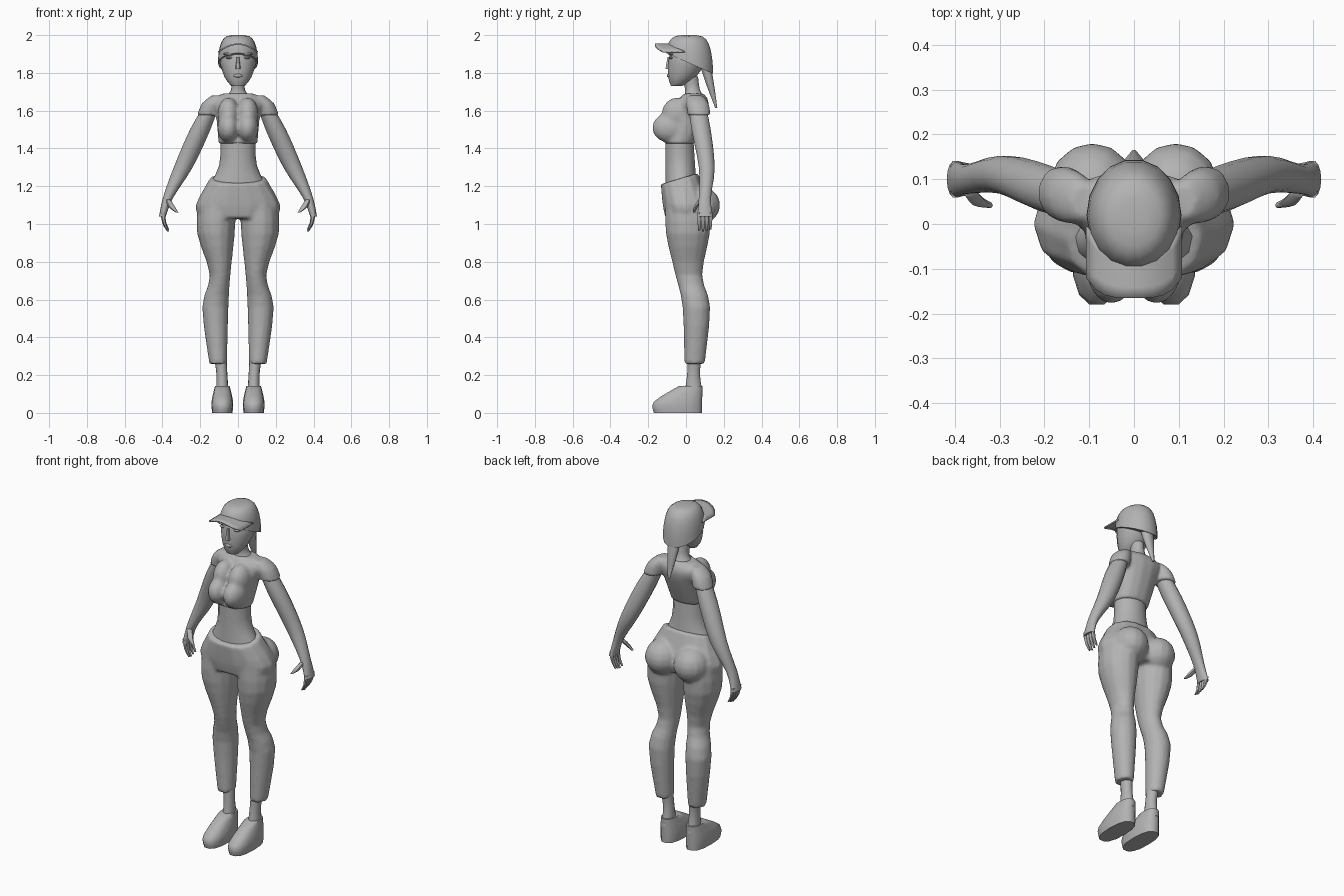
import bpy, bmesh
from math import cos, sin, pi, radians, copysign
from mathutils import Matrix, Vector

default_cube = bpy.data.objects.get("Cube")
if default_cube:
    bpy.data.objects.remove(default_cube)

grey = bpy.data.materials.new("plain_grey")
grey.use_nodes = True
grey.diffuse_color = (.45, .45, .45, 1)
grey.node_tree.nodes["Principled BSDF"].inputs["Base Color"].default_value = grey.diffuse_color


def ring(z, wide, deep, x=0, y=0, tilt=0):
    """Horizontal oval with its half width, half depth, centre and rise towards the back."""
    return Vector((z, wide, deep, x, y, tilt))


def blend(keys, steps):
    """Pass a smooth curve through the key rings."""
    padded = [keys[0], *keys, keys[-1]]
    result = []
    for before, start, end, after in zip(padded, padded[1:], padded[2:], padded[3:]):
        leave, arrive = (end - before) / 2, (after - start) / 2
        for step in range(steps):
            t = step / steps
            change = end - start
            bend = (leave - change) * (1 - t) - (arrive - change) * t
            result.append(start + change * t + bend * t * (1 - t))
    return result + [keys[-1]]


def loft(bm, *keys, sides=14, steps=3, power=1, mirror=1):
    """Skin a closed tube over the blended key rings."""
    loops = []
    for z, wide, deep, cx, cy, tilt in blend(keys, steps):
        loop = []
        for side in range(sides):
            angle = 2 * pi * side / sides
            across = copysign(abs(cos(angle)) ** power, cos(angle))
            along = copysign(abs(sin(angle)) ** power, sin(angle))
            place = (mirror * (cx + wide * across), cy + deep * along, z + tilt * along)
            loop.append(bm.verts.new(place))
        loops.append(loop)
    for low, high in zip(loops, loops[1:]):
        for side in range(sides):
            bm.faces.new((low[side - 1], low[side], high[side], high[side - 1]))
    bm.faces.new(loops[0])
    bm.faces.new(loops[-1])


def ball(bm, centre, size):
    matrix = Matrix.Translation(centre) @ Matrix.Diagonal((*size, 1))
    bmesh.ops.create_uvsphere(bm, u_segments=14, v_segments=9, radius=1, matrix=matrix)


def finish(name, bm, mirror=False, fuse=False):
    """Turn the mesh into a smooth object, optionally mirrored or fused into one skin."""
    bmesh.ops.recalc_face_normals(bm, faces=bm.faces)
    mesh = bpy.data.meshes.new(name)
    bm.to_mesh(mesh)
    bm.free()
    mesh.materials.append(grey)
    part = bpy.data.objects.new(name, mesh)
    bpy.context.collection.objects.link(part)
    bpy.ops.object.select_all(action='DESELECT')
    part.select_set(True)
    bpy.context.view_layer.objects.active = part
    bpy.ops.object.shade_smooth_by_angle(angle=radians(60))
    if mirror:
        part.modifiers.new("mirror", 'MIRROR')
    if fuse:
        remesh = part.modifiers.new("fuse", 'REMESH')
        remesh.mode = 'VOXEL'
        remesh.voxel_size = .01
        remesh.use_smooth_shade = True
        soften = part.modifiers.new("soften", 'SMOOTH')
        soften.iterations = 4
    return part


# Trousers: pelvis, buttocks and legs in one skin
bm = bmesh.new()
loft(bm, ring(z=1.03, wide=.2, deep=.11),
     ring(z=1.1, wide=.225, deep=.125),
     ring(z=1.24, wide=.15, deep=.1, y=-.035, tilt=.03), power=.85)
for side in (1, -1):
    loft(bm, ring(z=.26, wide=.047, deep=.055, x=.105, y=.045),
         ring(z=.56, wide=.07, deep=.074, x=.12, y=.055),
         ring(z=.73, wide=.055, deep=.072, x=.095, y=.015),
         ring(z=.95, wide=.1, deep=.118, x=.117, y=.01),
         ring(z=1.12, wide=.1, deep=.12, x=.11, y=.01), mirror=side)
    ball(bm, centre=(side * .093, .075, 1.1), size=(.1, .107, .1))
finish("trousers", bm, fuse=True)

# Bare waist
bm = bmesh.new()
loft(bm, ring(z=1.18, wide=.165, deep=.085, y=-.025),
     ring(z=1.31, wide=.1, deep=.08, y=-.03),
     ring(z=1.45, wide=.094, deep=.076, y=-.035))
finish("waist", bm)

# Cropped top: chest, bust and short sleeves in one skin
bm = bmesh.new()
loft(bm, ring(z=1.425, wide=.104, deep=.083, y=-.035),
     ring(z=1.58, wide=.118, deep=.09, y=.02),
     ring(z=1.65, wide=.14, deep=.08, y=.04),
     ring(z=1.69, wide=.085, deep=.055, y=.04), power=.9)
for side in (1, -1):
    ball(bm, centre=(side * .05, -.085, 1.51), size=(.06, .095, .08))
    ball(bm, centre=(side * .05, -.045, 1.58), size=(.06, .085, .09))
    loft(bm, ring(z=1.575, wide=.056, deep=.062, x=.162, y=.07),
         ring(z=1.64, wide=.05, deep=.06, x=.14, y=.06),
         ring(z=1.68, wide=.03, deep=.04, x=.11, y=.05), mirror=side)
finish("cropped_top", bm, fuse=True)

# Neck
bm = bmesh.new()
loft(bm, ring(z=1.665, wide=.075, deep=.06, y=.045),
     ring(z=1.71, wide=.037, deep=.04, y=.035),
     ring(z=1.78, wide=.037, deep=.045, y=.02))
finish("neck", bm)

# Arms and palms
bm = bmesh.new()
loft(bm, ring(z=1.04, wide=.018, deep=.042, x=.4, y=.1),
     ring(z=1.14, wide=.027, deep=.033, x=.37, y=.1),
     ring(z=1.3, wide=.05, deep=.043, x=.29, y=.11),
     ring(z=1.5, wide=.054, deep=.052, x=.2, y=.08),
     ring(z=1.65, wide=.035, deep=.045, x=.13, y=.055))
finish("arm", bm, mirror=True)

# Fingers and thumb
bm = bmesh.new()
for finger in range(4):
    y = .07 + .02 * finger
    drop = .006 * abs(finger - 1)
    loft(bm, ring(z=.96 + drop, wide=.005, deep=.006, x=.37, y=y),
         ring(z=1 + drop, wide=.009, deep=.01, x=.39, y=y),
         ring(z=1.06, wide=.013, deep=.012, x=.398, y=y), sides=6)
loft(bm, ring(z=1.06, wide=.007, deep=.007, x=.322, y=.042),
     ring(z=1.09, wide=.017, deep=.012, x=.35, y=.052),
     ring(z=1.13, wide=.014, deep=.016, x=.372, y=.08), sides=6)
finish("fingers", bm, mirror=True)

# Head with nose, lips, brows and eyes
bm = bmesh.new()
loft(bm, ring(z=1.73, wide=.035, deep=.03, y=-.05),
     ring(z=1.78, wide=.072, deep=.076, y=-.02),
     ring(z=1.88, wide=.098, deep=.103, y=.01),
     ring(z=1.96, wide=.07, deep=.08, y=.015))
loft(bm, ring(z=1.82, wide=.018, deep=.025, y=-.087),
     ring(z=1.885, wide=.008, deep=.015, y=-.085), sides=6)
ball(bm, centre=(0, -.088, 1.785), size=(.026, .014, .01))
for side in (1, -1):
    ball(bm, centre=(side * .045, -.078, 1.9), size=(.035, .016, .008))
    ball(bm, centre=(side * .045, -.078, 1.88), size=(.02, .01, .006))
finish("head", bm)

# Cap crown: a dome whose rim drops towards the back
bm = bmesh.new()
dome = []
for level in range(8):
    angle = level / 7 * radians(86)
    size = cos(angle) ** .45
    dome.append(ring(z=1.85 + .15 * sin(angle), wide=.106 * size, deep=.125 * size,
                     y=.02, tilt=-.055 * (1 - sin(angle))))
loft(bm, *dome, sides=18, steps=1)
finish("cap_crown", bm)

# Cap peak: a sheet arched from side to side
bm = bmesh.new()
columns, rows = 10, 4
bmesh.ops.create_grid(bm, x_segments=columns, y_segments=rows, size=1)
for vert in bm.verts:
    across, reach = vert.co.x, (1 - vert.co.y) / 2
    back = -.07 + .065 * across ** 2
    front = -.165 + .045 * across ** 4
    vert.co = (.105 * across, back + (front - back) * reach, 1.952 - .042 * across ** 2)
peak = finish("cap_peak", bm)
thickness = peak.modifiers.new("thickness", 'SOLIDIFY')
thickness.thickness = .008
thickness.offset = 0

# Ponytail
bm = bmesh.new()
loft(bm, ring(z=1.615, wide=.006, deep=.006, y=.16),
     ring(z=1.75, wide=.03, deep=.023, y=.125),
     ring(z=1.85, wide=.04, deep=.03, y=.1), sides=10)
finish("ponytail", bm)

# Ankles
bm = bmesh.new()
loft(bm, ring(z=.1, wide=.034, deep=.05, x=.083, y=.04),
     ring(z=.2, wide=.029, deep=.035, x=.085, y=.04),
     ring(z=.28, wide=.032, deep=.036, x=.092, y=.045))
finish("ankle", bm, mirror=True)

# Shoes
bm = bmesh.new()
loft(bm, ring(z=0, wide=.054, deep=.13, x=.083, y=-.043),
     ring(z=.06, wide=.057, deep=.13, x=.083, y=-.042),
     ring(z=.142, wide=.039, deep=.064, x=.083, y=.025), power=.8)
finish("shoe", bm, mirror=True)
